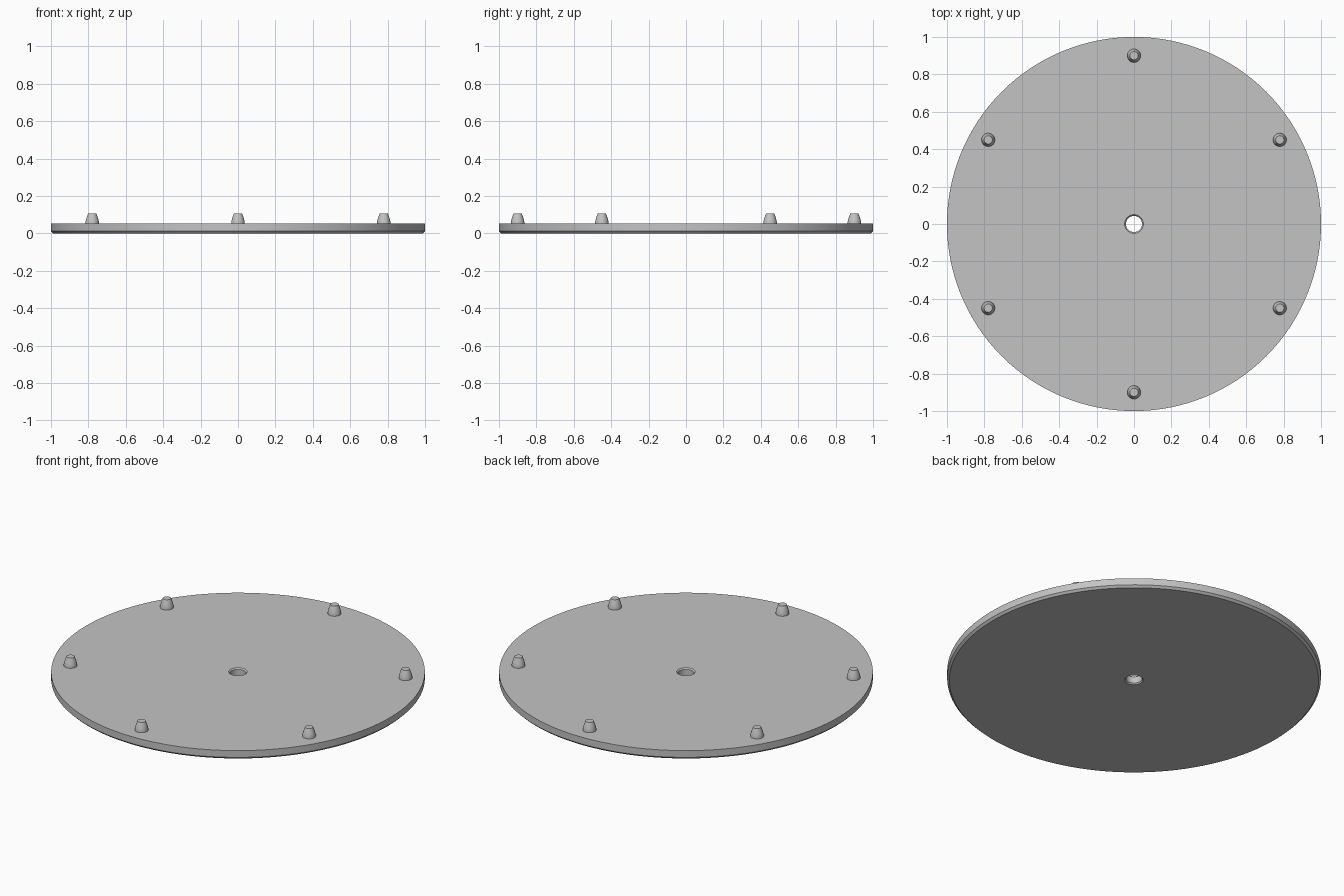
import bpy, bmesh
from math import pi, sin, cos, radians

cube = bpy.data.objects.get("Cube")
if cube:
    bpy.data.objects.remove(cube, do_unlink=True)

# Single plain grey
grey = bpy.data.materials.new("plain grey")
grey.use_nodes = True
colour = (0.55, 0.55, 0.55, 1)
grey.diffuse_color = colour
grey.node_tree.nodes["Principled BSDF"].inputs["Base Color"].default_value = colour


def lathe(name, profile, steps, closed, location=(0, 0, 0), angle=30):
    """Revolve a radius/height profile round the z axis."""
    bm = bmesh.new()
    verts = [bm.verts.new((r, 0, z)) for r, z in profile]
    edges = [bm.edges.new(pair) for pair in zip(verts, verts[1:])]
    if closed:
        edges.append(bm.edges.new((verts[-1], verts[0])))
    bmesh.ops.spin(bm, geom=verts + edges, axis=(0, 0, 1), cent=(0, 0, 0),
                   angle=2 * pi, steps=steps, use_duplicate=False)
    bmesh.ops.remove_doubles(bm, verts=bm.verts, dist=0.0001)
    if not closed:
        bmesh.ops.holes_fill(bm, edges=[e for e in bm.edges if e.is_boundary], sides=0)
    bmesh.ops.recalc_face_normals(bm, faces=bm.faces)
    mesh = bpy.data.meshes.new(name)
    bm.to_mesh(mesh)
    bm.free()
    mesh.materials.append(grey)
    obj = bpy.data.objects.new(name, mesh)
    obj.location = location
    bpy.context.collection.objects.link(obj)
    bpy.ops.object.select_all(action="DESELECT")
    obj.select_set(True)
    bpy.context.view_layer.objects.active = obj
    bpy.ops.object.shade_smooth_by_angle(angle=radians(angle))
    return obj


# Round plate: chamfered lower rim and chamfered centre hole
TOP = 0.052
lathe("plate", [(0.05, TOP), (1.0, TOP), (1.0, 0.012), (0.988, 0.0),
                (0.05, 0.0), (0.043, 0.007), (0.043, TOP - 0.007)], 128, True)

# Six tapered locating pins in a ring
pin_profile = [(0.036, -0.01), (0.036, 0.008), (0.034, 0.018), (0.03, 0.032),
               (0.022, 0.054)]
for i in range(6):
    a = radians(30 + 60 * i)
    lathe(f"pin_{i + 1}", pin_profile, 32, False,
          (0.9 * cos(a), 0.9 * sin(a), TOP))
